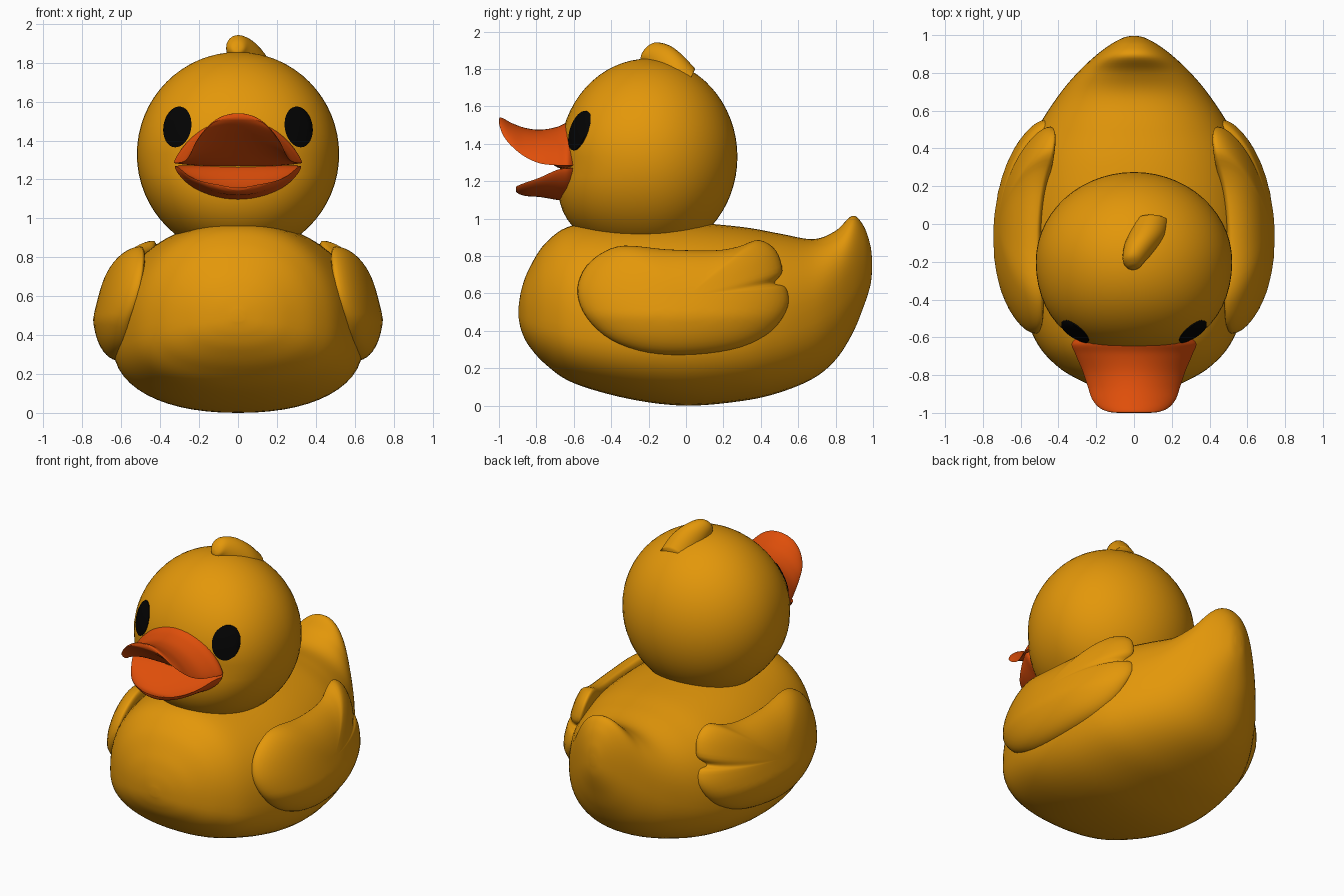
import bpy, bmesh, math
from math import sin, cos, pi, sqrt
from mathutils import Vector

if "Cube" in bpy.data.objects:
    bpy.data.objects.remove(bpy.data.objects["Cube"], do_unlink=True)


def material(name, rgb):
    m = bpy.data.materials.new(name)
    m.use_nodes = True
    m.diffuse_color = (*rgb, 1)
    bsdf = m.node_tree.nodes["Principled BSDF"]
    bsdf.inputs["Base Color"].default_value = (*rgb, 1)
    bsdf.inputs["Roughness"].default_value = 0.5
    return m


YELLOW = material("warm yellow", (0.77, 0.31, 0.003))
ORANGE = material("bill orange", (0.74, 0.077, 0.003))
BLACK = material("eye black", (0.001, 0.001, 0.001))


def spline(rows, steps, closed=False):
    """Catmull-Rom curve through rows of any width."""
    n = len(rows)
    pick = (lambda i: rows[i % n]) if closed else (lambda i: rows[min(max(i, 0), n - 1)])
    out = []
    for i in range(n if closed else n - 1):
        for s in range(steps):
            t = s / steps
            out.append([0.5 * (2 * b + (c - a) * t + (2 * a - 5 * b + 4 * c - d) * t ** 2
                               + (3 * b - a - 3 * c + d) * t ** 3)
                        for a, b, c, d in zip(pick(i - 1), pick(i), pick(i + 1), pick(i + 2))])
    if not closed:
        out.append(list(rows[-1]))
    return out


def skin(name, rings, mat, angle=50):
    """Bridge closed rings of points and cap both ends."""
    bm = bmesh.new()
    loops = [[bm.verts.new(p) for p in ring] for ring in rings]
    n = len(loops[0])
    for a, b in zip(loops, loops[1:]):
        for i in range(n):
            j = (i + 1) % n
            bm.faces.new((a[i], a[j], b[j], b[i]))
    bm.faces.new(loops[0][::-1])
    bm.faces.new(loops[-1])
    bmesh.ops.remove_doubles(bm, verts=bm.verts, dist=0.0005)
    bmesh.ops.recalc_face_normals(bm, faces=bm.faces)
    mesh = bpy.data.meshes.new(name)
    bm.to_mesh(mesh)
    bm.free()
    mesh.materials.append(mat)
    ob = bpy.data.objects.new(name, mesh)
    bpy.context.collection.objects.link(ob)
    bpy.ops.object.select_all(action="DESELECT")
    ob.select_set(True)
    bpy.context.view_layer.objects.active = ob
    bpy.ops.object.shade_smooth_by_angle(angle=math.radians(angle))


def loft(name, rows, mat, px, pz_up, pz_low, sides=56):
    """Sections along y, each row: y, bottom, top, half width, height of widest point."""
    rings = []
    for y, bot, top, w, mid in spline(rows, 6):
        ring = []
        for k in range(sides):
            a = 2 * pi * k / sides
            c, s = cos(a), sin(a)
            x = w * math.copysign(abs(c) ** px, c)
            rise = (top - mid) * s ** pz_up if s > 0 else (bot - mid) * abs(s) ** pz_low
            ring.append((x, y, mid + rise))
        rings.append(ring)
    skin(name, rings, mat)


# Body with upturned tail
loft("body", [
    (-0.895, 0.47, 0.53, 0.03, 0.50),
    (-0.88, 0.40, 0.62, 0.14, 0.49),
    (-0.84, 0.32, 0.73, 0.26, 0.48),
    (-0.75, 0.22, 0.87, 0.41, 0.46),
    (-0.60, 0.12, 0.965, 0.53, 0.43),
    (-0.30, 0.035, 0.98, 0.63, 0.40),
    (0.00, 0.00, 0.98, 0.645, 0.40),
    (0.30, 0.025, 0.955, 0.60, 0.42),
    (0.50, 0.07, 0.92, 0.515, 0.45),
    (0.68, 0.145, 0.89, 0.40, 0.51),
    (0.80, 0.245, 0.935, 0.30, 0.59),
    (0.89, 0.385, 1.015, 0.205, 0.67),
    (0.95, 0.53, 0.96, 0.125, 0.72),
    (0.985, 0.64, 0.86, 0.06, 0.74),
    (0.995, 0.72, 0.78, 0.02, 0.75)], YELLOW, 0.92, 0.9, 0.76)

# Head with full cheeks, and the throat pushed forward under the bill
HEAD, RADII = Vector((0, -0.2, 1.33)), Vector((0.52, 0.475, 0.525))


def cheek(x):
    return 1 + 0.18 * x * x


bpy.ops.mesh.primitive_uv_sphere_add(segments=56, ring_count=32, radius=1, location=HEAD)
head = bpy.context.object
head.name = "head"
head.scale = RADII
for v in head.data.vertices:
    if v.co.y < 0:
        v.co.y *= cheek(v.co.x) + 0.35 * max(0, -v.co.z - 0.1)
head.data.materials.append(YELLOW)
bpy.ops.object.shade_smooth()

# Tuft of down on the crown: x, y, z, radius
tuft = []
for x, y, z, r in spline([(-0.01, -0.235, 1.885, 0.005), (-0.005, -0.225, 1.885, 0.035),
                          (0.0, -0.19, 1.882, 0.06), (0.03, -0.13, 1.84, 0.085),
                          (0.065, -0.07, 1.775, 0.1), (0.09, 0.0, 1.70, 0.1)], 5):
    tuft.append([(x + r * cos(a), y + 0.5 * r * sin(a), z + r * sin(a))
                 for a in (2 * pi * k / 24 for k in range(24))])
skin("tuft", tuft, YELLOW, 80)

# Open bill
loft("upper_bill", [
    (-0.60, 1.262, 1.52, 0.30, 1.285),
    (-0.635, 1.265, 1.515, 0.33, 1.285),
    (-0.69, 1.275, 1.49, 0.31, 1.285),
    (-0.78, 1.34, 1.475, 0.272, 1.295),
    (-0.86, 1.40, 1.485, 0.245, 1.33),
    (-0.93, 1.45, 1.51, 0.22, 1.385),
    (-0.975, 1.485, 1.535, 0.18, 1.44),
    (-0.995, 1.505, 1.54, 0.13, 1.49),
    (-1.0, 1.515, 1.53, 0.08, 1.51)], ORANGE, 1, 1.55, 1.55)
loft("lower_bill", [
    (-0.59, 1.09, 1.28, 0.29, 1.27),
    (-0.635, 1.093, 1.275, 0.325, 1.268),
    (-0.69, 1.10, 1.255, 0.305, 1.26),
    (-0.78, 1.115, 1.19, 0.255, 1.22),
    (-0.85, 1.12, 1.155, 0.20, 1.195),
    (-0.89, 1.13, 1.155, 0.14, 1.18),
    (-0.91, 1.145, 1.16, 0.08, 1.17)], ORANGE, 1, 1.35, 1.35)

# Wing outline (y, z) with two feather lobes at the back
OUTLINE = spline([(-0.58, 0.60), (-0.55, 0.72), (-0.46, 0.81), (-0.33, 0.855),
                  (-0.1, 0.835), (0.15, 0.83), (0.28, 0.85), (0.39, 0.885),
                  (0.48, 0.83), (0.515, 0.72), (0.475, 0.655), (0.535, 0.63),
                  (0.545, 0.53), (0.46, 0.40), (0.30, 0.31), (0.05, 0.27),
                  (-0.2, 0.28), (-0.4, 0.35), (-0.53, 0.47)], 4, True)


def wing_ring(r, bulge, side):
    ring = []
    for oy, oz in OUTLINE:
        y, z = r * oy, 0.58 + r * (oz - 0.58)
        base = 0.61 - 0.26 * max(0, z - 0.48) - 0.26 * (y + 0.12) ** 2
        ring.append((side * (base + bulge * sqrt(max(0, 1 - r ** 2.6))), y, z))
    return ring


for side, label in ((1, "left"), (-1, "right")):
    radii = [sin(pi / 2 * k / 14) for k in range(1, 15)]
    rings = [wing_ring(r, 0.14, side) for r in radii]
    rings += [wing_ring(r, -0.06, side) for r in radii[-2::-1]]
    skin(label + "_wing", rings, YELLOW, 70)

    # Eye: thin oval plate following the head
    eye = []
    for r, lift in ((0.05, 1.01), (0.35, 1.01), (0.7, 1.01), (1, 1.01), (1, 0.995)):
        ring = []
        for k in range(32):
            a = 2 * pi * k / 32
            x = 0.312 + r * (0.072 * cos(a) - 0.01 * sin(a))
            z = 1.47 + r * 0.105 * sin(a)
            u = x / RADII.x
            depth = cheek(u) * sqrt(lift ** 2 - u ** 2 - ((z - HEAD.z) / RADII.z) ** 2)
            ring.append((side * x, HEAD.y - RADII.y * depth, z))
        eye.append(ring)
    skin(label + "_eye", eye, BLACK)
